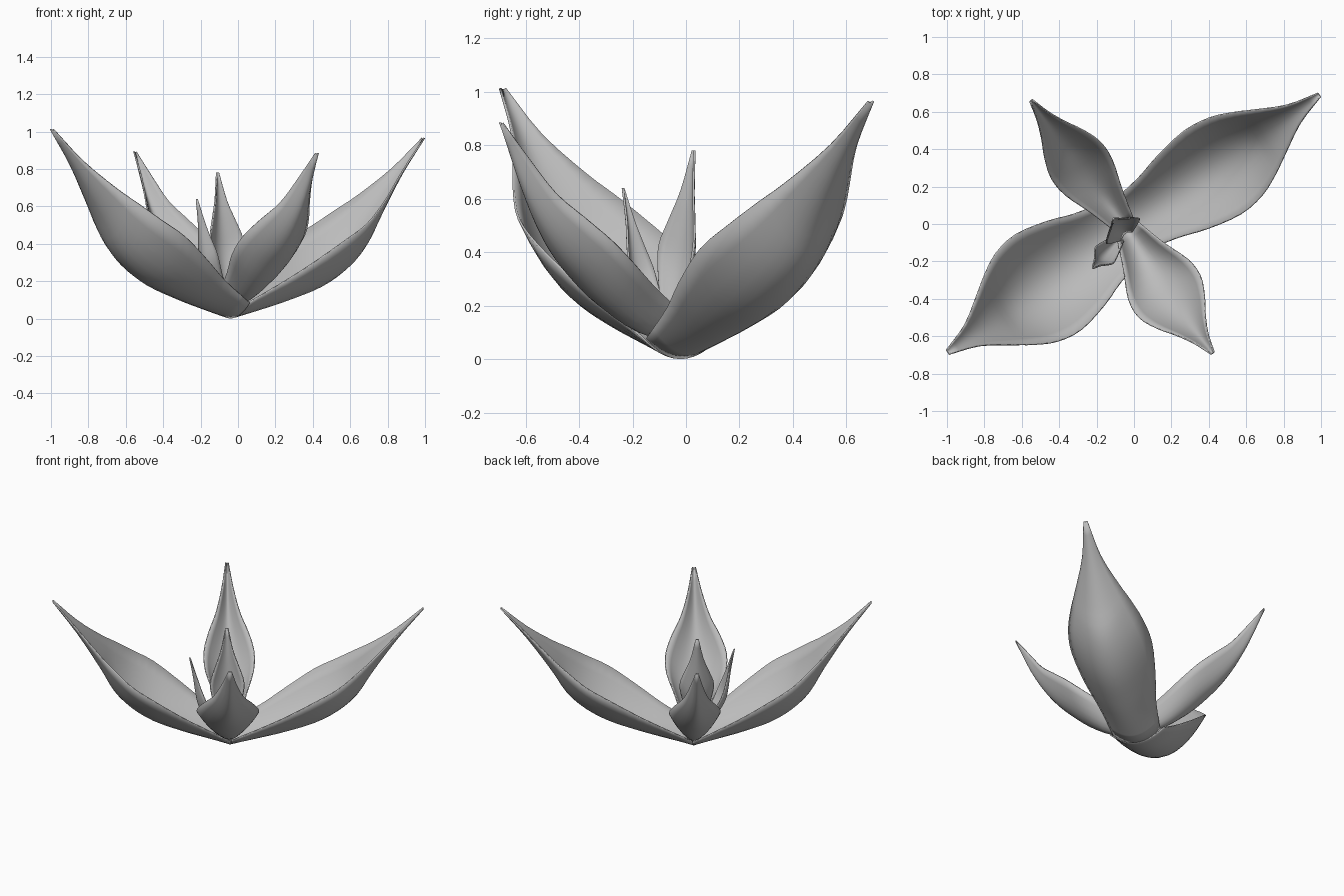
import bpy
import math
from mathutils import Vector

if "Cube" in bpy.data.objects:
    bpy.data.objects.remove(bpy.data.objects["Cube"])

leaf_grey = bpy.data.materials.new("leaf_grey")
leaf_grey.diffuse_color = (0.5, 0.5, 0.5, 1)
leaf_grey.use_nodes = True
leaf_grey.node_tree.nodes["Principled BSDF"].inputs["Base Color"].default_value = leaf_grey.diffuse_color

# Leaf shapes: (fraction of length, half width, keel height, rim height)
OUTER = [(0, .155, .004, .08), (.157, .19, .055, .19), (.282, .235, .10, .29),
         (.435, .268, .165, .415), (.556, .25, .25, .50), (.653, .20, .36, .585),
         (.734, .145, .52, .66), (.863, .06, .75, .80), (1, .012, .96, .965)]
MIDDLE = [(0, .065, .06, .15), (.21, .125, .10, .25), (.395, .19, .19, .35),
          (.53, .198, .28, .44), (.654, .155, .375, .53), (.765, .095, .49, .62),
          (.877, .045, .65, .75), (1, .01, .88, .885)]
INNER = [(0, .04, .10, .15), (.45, .09, .24, .30), (.7, .11, .35, .42),
         (.8, .08, .47, .52), (.87, .04, .60, .63), (1, .008, .78, .78)]


def smooth_rows(rows, steps=3):
    """Catmull-Rom interpolation of the shape rows."""
    pts = [Vector(r) for r in rows]
    ext = [2 * pts[0] - pts[1]] + pts + [2 * pts[-1] - pts[-2]]
    out = []
    for i in range(1, len(pts)):
        a, b, c, d = ext[i - 1:i + 3]
        for k in range(steps):
            u = k / steps
            out.append(0.5 * (2 * b + (c - a) * u + (2 * a - 5 * b + 4 * c - d) * u * u
                              + (3 * b - a - 3 * c + d) * u ** 3))
    return out + [pts[-1]]


def leaf(name, rows, base, tip, wide=1.0, tall=1.0, bow=0.0, curl=0.0, n=12):
    """A cupped pointed leaf running from base to tip in plan."""
    base, tip = Vector(base), Vector(tip)
    length = (tip - base).length
    d = (tip - base) / length
    side = Vector((-d.y, d.x))
    verts, faces = [], []
    table = smooth_rows(rows)
    for t, w, keel, rim in table:
        w *= wide
        for j in range(n + 1):
            v = 2 * j / n - 1
            p = (base + d * (t * length - curl * w * v * v)
                 + side * (w * v + bow * math.sin(math.pi * t)))
            verts.append((p.x, p.y, tall * (keel + (rim - keel) * v * v)))
    for i in range(len(table) - 1):
        for j in range(n):
            a = i * (n + 1) + j
            faces.append((a, a + n + 1, a + n + 2, a + 1))
    me = bpy.data.meshes.new(name)
    me.from_pydata(verts, [], faces)
    me.materials.append(leaf_grey)
    ob = bpy.data.objects.new(name, me)
    bpy.context.collection.objects.link(ob)
    sol = ob.modifiers.new("thickness", 'SOLIDIFY')
    sol.thickness = 0.008
    sol.offset = 0
    bpy.ops.object.select_all(action='DESELECT')
    ob.select_set(True)
    bpy.context.view_layer.objects.active = ob
    bpy.ops.object.shade_smooth_by_angle(angle=math.radians(40))


# Large outer pair
leaf("outer_leaf_right", OUTER, (-.04, -.02), (.99, .69), bow=-.018)
leaf("outer_leaf_left", OUTER, (-.04, -.02), (-.995, -.685), wide=1.15, tall=1.05)
# Middle pair, crossing the outer one
leaf("middle_leaf_back", MIDDLE, (-.04, -.02), (-.55, .66), wide=.82, tall=1.01)
leaf("middle_leaf_front", MIDDLE, (-.04, -.02), (.42, -.69), bow=-.018)
# Small upright heart leaves
leaf("inner_leaf_back", INNER, (-.05, -.05), (-.11, .03), curl=.5)
leaf("inner_leaf_left", INNER, (-.08, -.08), (-.22, -.235), wide=.58, tall=.82, curl=.5)
